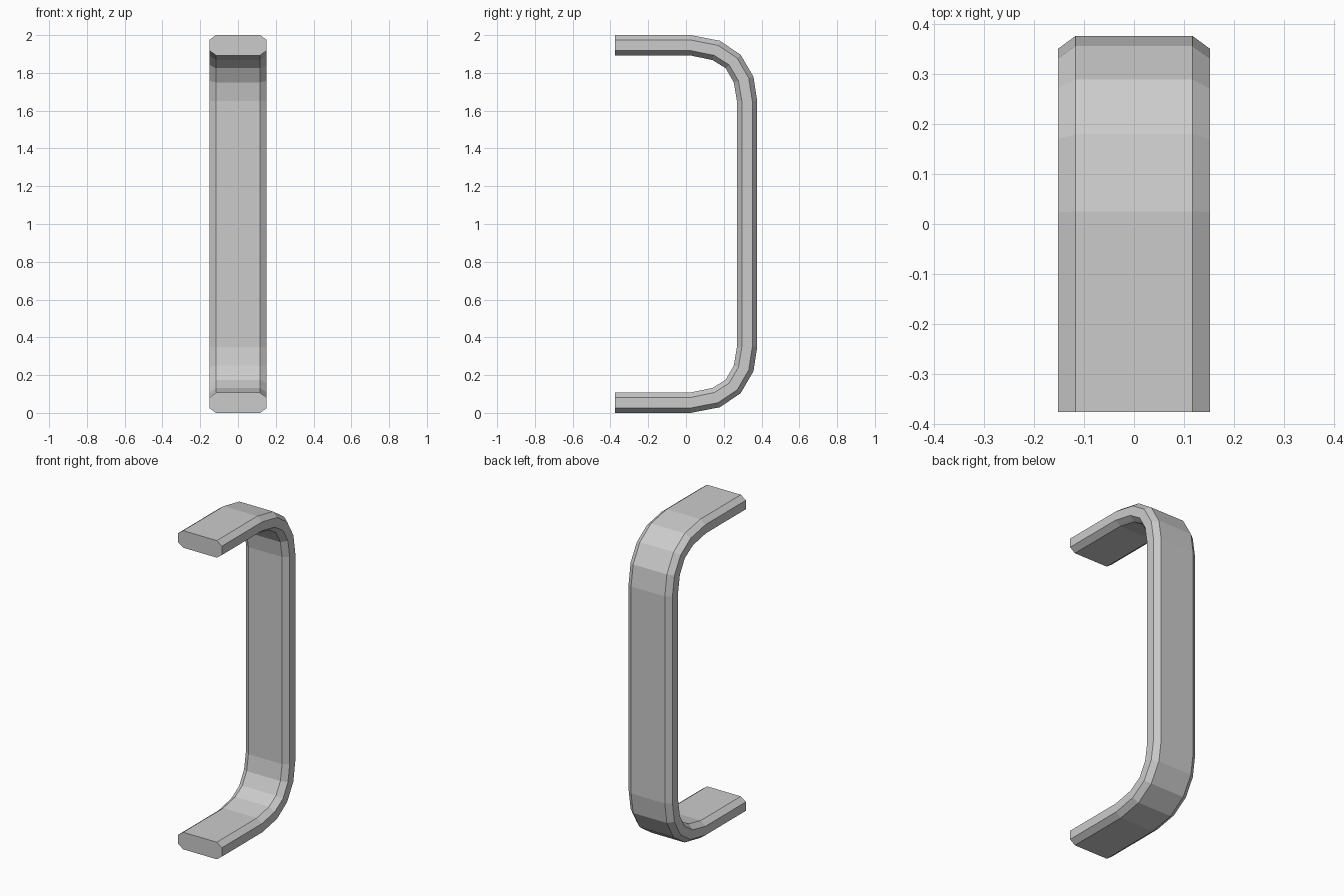
import bpy, bmesh

if "Cube" in bpy.data.objects:
    bpy.data.objects.remove(bpy.data.objects["Cube"])

# Outer and inner edges of the lower half of the bar, as (y, z)
outer = [(-0.377, 0), (0.025, 0), (0.18, 0.03), (0.29, 0.105), (0.357, 0.22), (0.377, 0.35)]
inner = [(-0.377, 0.107), (0.02, 0.107), (0.14, 0.132), (0.21, 0.175), (0.253, 0.25), (0.27, 0.35)]

# Mirror upward to complete the path
outer += [(y, 2 - z) for y, z in reversed(outer)]
inner += [(y, 2 - z) for y, z in reversed(inner)]

# Chamfered cross-section: (x, fraction from outer to inner edge)
half = [(0.117, 0), (0.152, 0.24), (0.152, 0.76), (0.117, 1)]
section = half + [(-x, t) for x, t in reversed(half)]

# Sweep the section along the path
bm = bmesh.new()
rings = []
for (oy, oz), (iy, iz) in zip(outer, inner):
    rings.append([bm.verts.new((x, oy + (iy - oy) * t, oz + (iz - oz) * t))
                  for x, t in section])
n = len(section)
for a, b in zip(rings, rings[1:]):
    for i in range(n):
        j = (i + 1) % n
        bm.faces.new((a[i], a[j], b[j], b[i]))

# Flat end caps
bm.faces.new(rings[0])
bm.faces.new(rings[-1])
bmesh.ops.recalc_face_normals(bm, faces=bm.faces)

mesh = bpy.data.meshes.new("pull_handle")
bm.to_mesh(mesh)
bm.free()
handle = bpy.data.objects.new("pull_handle", mesh)
bpy.context.collection.objects.link(handle)

mat = bpy.data.materials.new("light grey")
mat.diffuse_color = (0.6, 0.6, 0.6, 1)
mat.use_nodes = True
mat.node_tree.nodes["Principled BSDF"].inputs["Base Color"].default_value = mat.diffuse_color
mesh.materials.append(mat)
